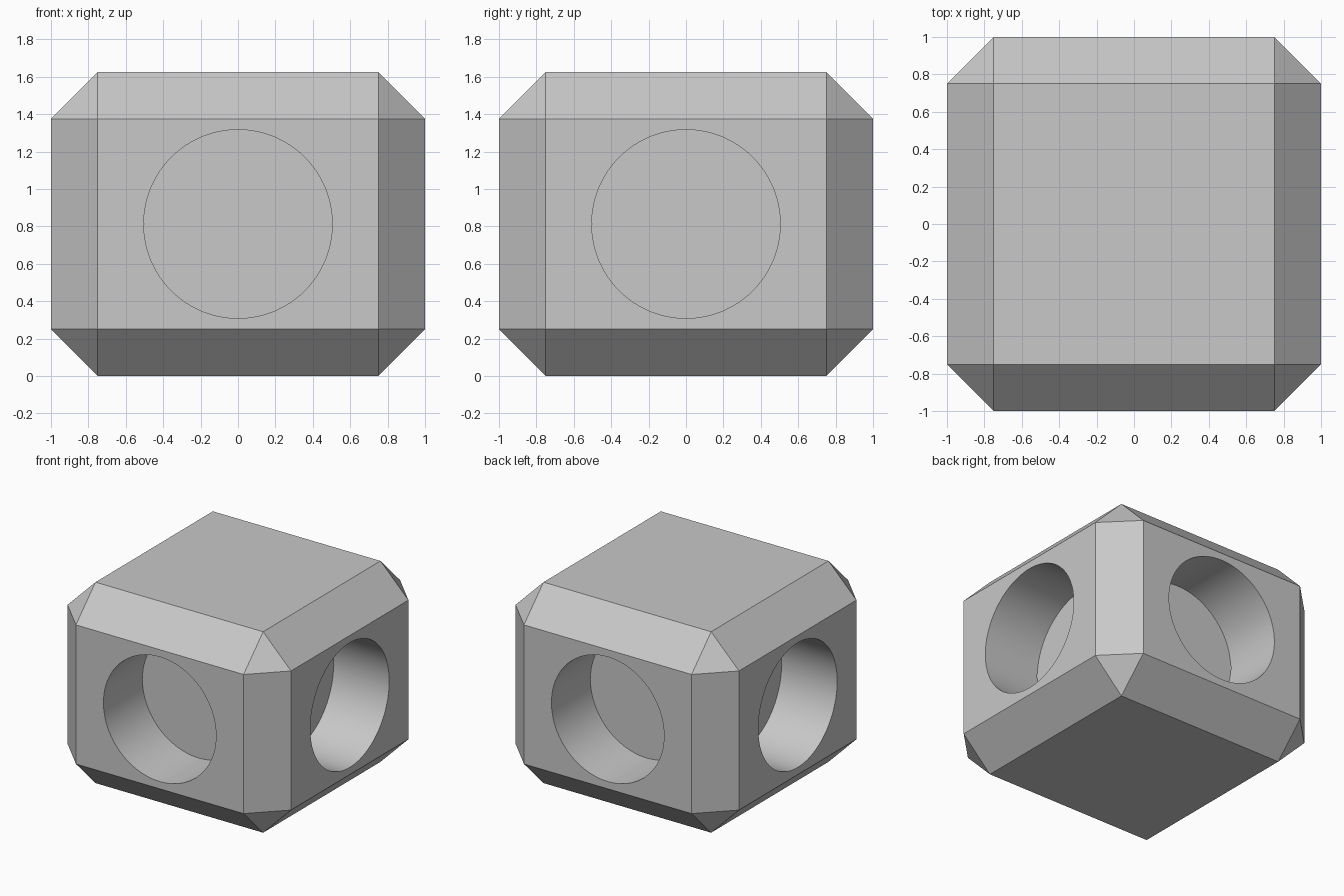
import bpy, bmesh, math
from mathutils import Matrix, Vector

default = bpy.data.objects.get("Cube")
if default:
    bpy.data.objects.remove(default, do_unlink=True)

HEIGHT = 1.625
CHAMFER = 0.25
HOLE_RADIUS = 0.504
HOLE_DEPTH = 0.498

grey = bpy.data.materials.new("plain grey")
grey.use_nodes = True
colour = (0.58, 0.58, 0.58, 1)
grey.diffuse_color = colour
grey.node_tree.nodes["Principled BSDF"].inputs["Base Color"].default_value = colour


def make_object(name, bm):
    mesh = bpy.data.meshes.new(name)
    bm.to_mesh(mesh)
    bm.free()
    mesh.materials.append(grey)
    obj = bpy.data.objects.new(name, mesh)
    bpy.context.collection.objects.link(obj)
    return obj


# Block with every edge chamfered, leaving triangular corners
bm = bmesh.new()
bmesh.ops.create_cube(bm, size=1)
bmesh.ops.scale(bm, vec=(2, 2, HEIGHT), verts=bm.verts)
bmesh.ops.translate(bm, vec=(0, 0, HEIGHT / 2), verts=bm.verts)
bmesh.ops.bevel(bm, geom=bm.edges[:], offset=CHAMFER, offset_type='OFFSET',
                segments=1, affect='EDGES')
block = make_object("chamfered_block", bm)

# Blind round holes in the four upright sides
cutters = []
for i in range(4):
    bm = bmesh.new()
    bmesh.ops.create_cone(bm, cap_ends=True, segments=96, radius1=HOLE_RADIUS,
                          radius2=HOLE_RADIUS, depth=HOLE_DEPTH * 2)
    turn = Matrix.Rotation(i * math.pi / 2, 4, 'Z')
    place = Matrix.Translation(Vector((0, -1, HEIGHT / 2)))
    bmesh.ops.transform(bm, verts=bm.verts,
                        matrix=turn @ place @ Matrix.Rotation(math.pi / 2, 4, 'X'))
    cutter = make_object("hole_cutter", bm)
    cutter.hide_render = True
    cutters.append(cutter)
    cut = block.modifiers.new("side_hole", 'BOOLEAN')
    cut.operation = 'DIFFERENCE'
    cut.solver = 'EXACT'
    cut.object = cutter

# Apply the cuts and remove the cutters
bpy.ops.object.select_all(action='DESELECT')
bpy.context.view_layer.objects.active = block
block.select_set(True)
for modifier in list(block.modifiers):
    bpy.ops.object.modifier_apply(modifier=modifier.name)
for cutter in cutters:
    bpy.data.objects.remove(cutter, do_unlink=True)

# Smooth hole walls, crisp flat faces
bpy.ops.object.shade_smooth_by_angle(angle=math.radians(30))
